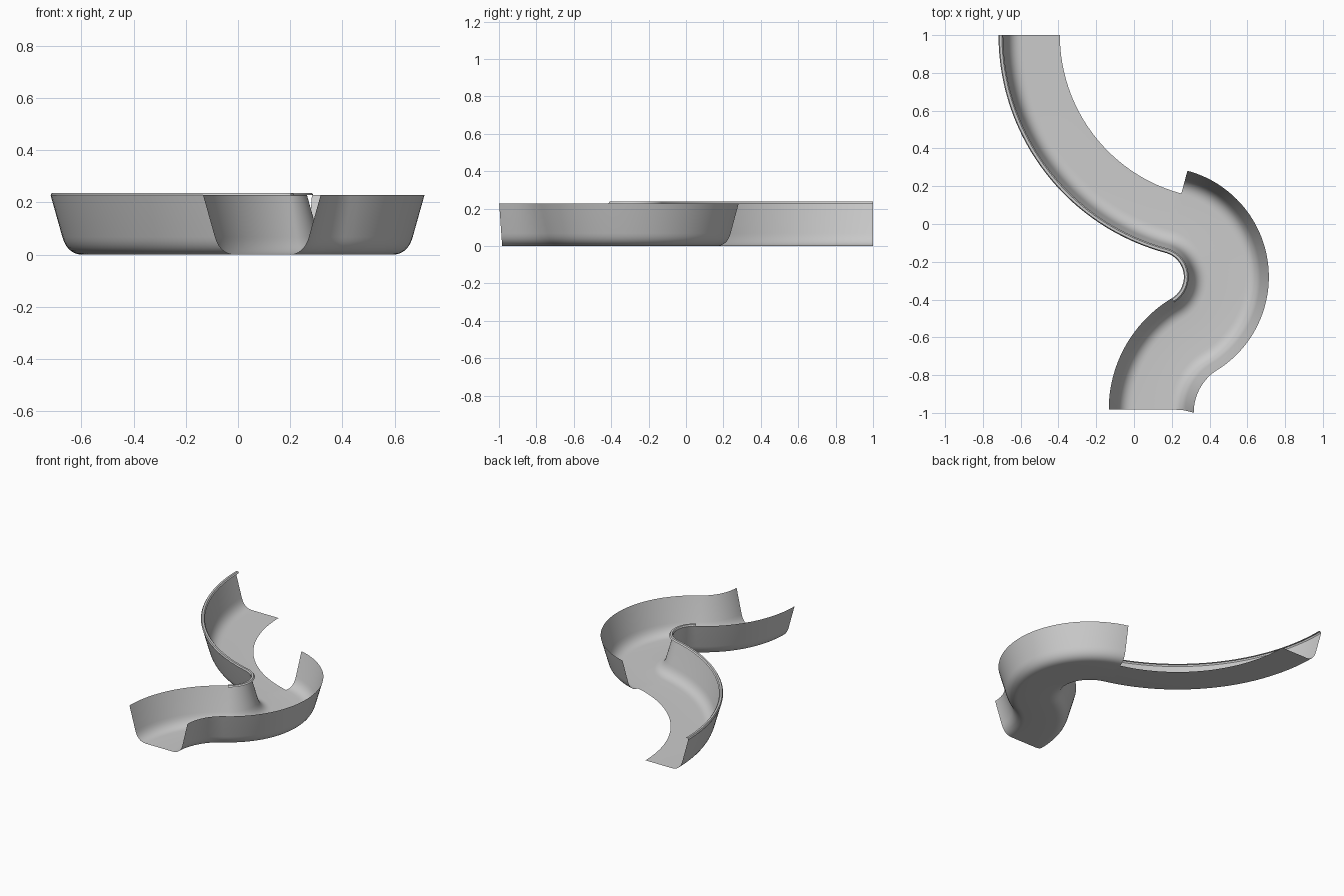
import bpy, bmesh
from math import cos, sin, atan2, radians, pi, hypot
from mathutils import Vector

if "Cube" in bpy.data.objects:
    bpy.data.objects.remove(bpy.data.objects["Cube"])

WIDTH, INNER, HEIGHT = 0.45, 0.132, 0.228

# Plan: three tangent arcs (long upper curve, tight bend, short lower curve)
bend_c = Vector((0.132, -0.28))
upper_c = Vector((0.476, 1.0))
lower_c = bend_c + 0.82 * Vector((cos(radians(59)), -sin(radians(59))))
a_up = atan2(upper_c.y - bend_c.y, upper_c.x - bend_c.x)
a_low = radians(-59)
r_up = (upper_c - bend_c).length - INNER
r_low = (lower_c - bend_c).length - INNER

# Each arc: centre, radius of left rim, radial sign, start and end angle, steps
arcs = [(upper_c, r_up, -1, pi, pi + a_up, 40),
        (bend_c, INNER, 1, a_up, a_low, 40),
        (lower_c, r_low, -1, a_low + pi, pi, 24)]
stations = []
for n, (c, r, sgn, a0, a1, steps) in enumerate(arcs):
    for k in range(0 if n == 0 else 1, steps + 1):
        t = k / steps
        stations.append((c, r, sgn, a0 + (a1 - a0) * t, t if n == 2 else 0))
UPPER_END, BEND_END = 40, 80


def place(station, s, z):
    c, r, sgn, a, t = station
    rad = r + sgn * s
    skew = -0.016 * t * z / HEIGHT if s > WIDTH / 2 else 0
    return (c.x + rad * cos(a), c.y + rad * sin(a) + skew, z)


def sweep(name, profile, last, keep):
    bm = bmesh.new()
    rows = [[bm.verts.new(place(st, s, z)) for s, z in profile]
            for st in stations[:last + 1]]
    for i in range(last):
        for j in range(len(profile) - 1):
            if keep(i, j):
                bm.faces.new((rows[i][j], rows[i + 1][j],
                              rows[i + 1][j + 1], rows[i][j + 1]))
    bmesh.ops.delete(bm, geom=[v for v in bm.verts if not v.link_faces], context='VERTS')
    mesh = bpy.data.meshes.new(name)
    bm.to_mesh(mesh)
    bm.free()
    ob = bpy.data.objects.new(name, mesh)
    bpy.context.collection.objects.link(ob)
    bpy.ops.object.select_all(action='DESELECT')
    ob.select_set(True)
    bpy.context.view_layer.objects.active = ob
    bpy.ops.object.shade_smooth_by_angle(angle=radians(35))
    return ob


# Flared wall with a rounded foot, mirrored to the far side of the floor
p0, p1, p2 = Vector((0.045, 0.068)), Vector((0.064, 0)), Vector((0.125, 0))
half = [(0, HEIGHT)]
for k in range(9):
    u = k / 8
    half.append(tuple(p0 * (1 - u) ** 2 + p1 * 2 * u * (1 - u) + p2 * u * u))
section = half + [(WIDTH - s, z) for s, z in reversed(half)]

# Open channel: the far wall only starts at the bend
sweep("slide_channel", section, len(stations) - 1,
      lambda i, j: i >= UPPER_END or j < len(half))

# Raised lip along the near rim of the upper curve and the bend
lip = [(0, 0.227), (0.005, 0.237), (0.018, 0.237), (0.025, 0.228)]
sweep("rim_lip", lip, BEND_END, lambda i, j: True)
